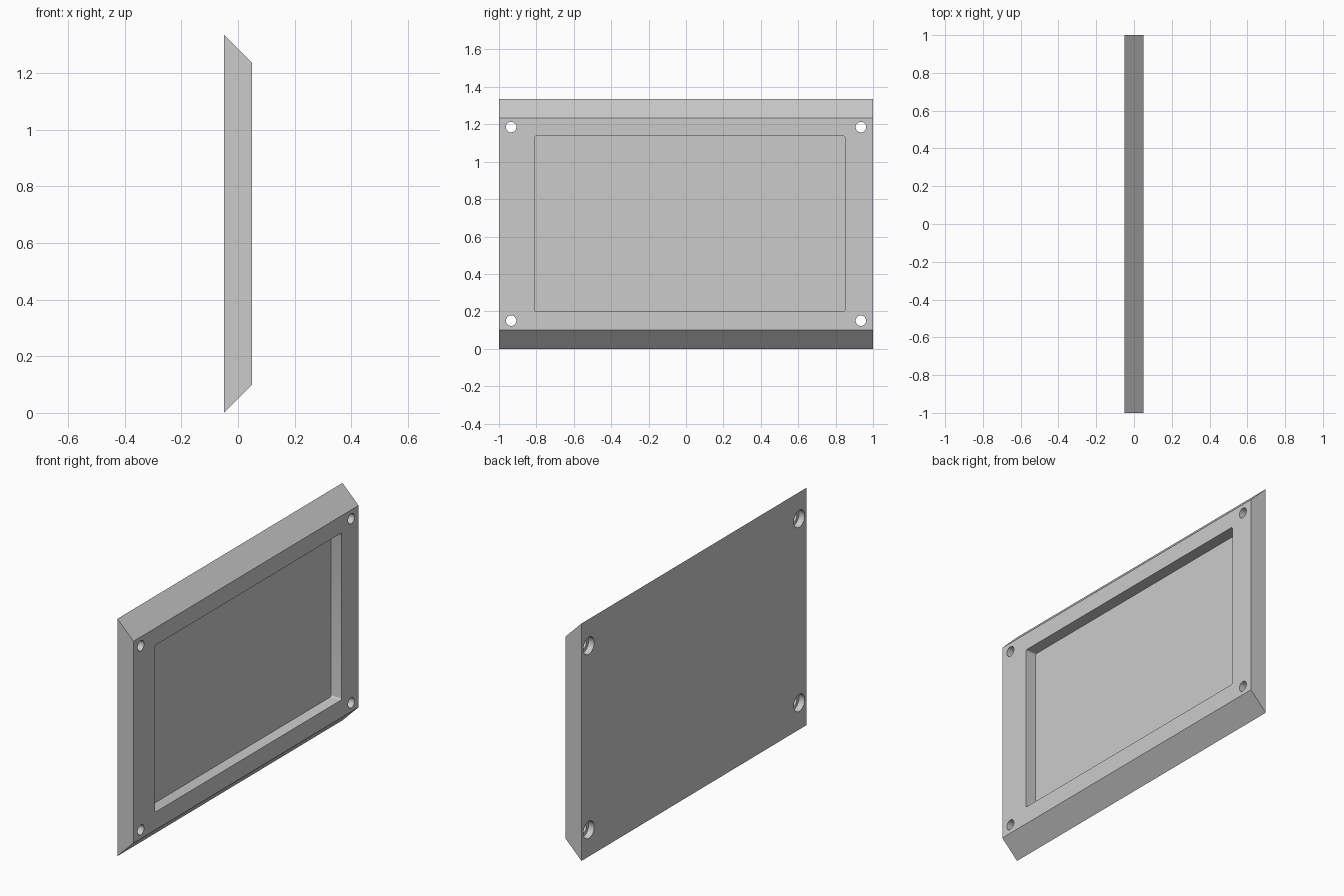
import bpy, bmesh, math
from mathutils import Matrix, Vector

if "Cube" in bpy.data.objects:
    bpy.data.objects.remove(bpy.data.objects["Cube"], do_unlink=True)

HEIGHT, HALF_T = 1.335, 0.05
BACK, FRONT = -HALF_T, HALF_T

grey = bpy.data.materials.new("plain_grey")
grey.use_nodes = True
colour = (0.6, 0.6, 0.6, 1)
grey.diffuse_color = colour
grey.node_tree.nodes["Principled BSDF"].inputs["Base Color"].default_value = colour


def finish(bm, name):
    bmesh.ops.recalc_face_normals(bm, faces=bm.faces)
    mesh = bpy.data.meshes.new(name)
    bm.to_mesh(mesh)
    bm.free()
    mesh.materials.append(grey)
    ob = bpy.data.objects.new(name, mesh)
    bpy.context.collection.objects.link(ob)
    return ob


def cylinder_x(name, radius, x0, x1, y, z):
    bm = bmesh.new()
    place = Matrix.Translation(((x0 + x1) / 2, y, z)) @ Matrix.Rotation(math.pi / 2, 4, 'Y')
    bmesh.ops.create_cone(bm, cap_ends=True, segments=32, radius1=radius,
                          radius2=radius, depth=x1 - x0, matrix=place)
    return finish(bm, name)


# Panel: mitred trapezoid section extruded along y
bm = bmesh.new()
section = [(BACK, 0), (FRONT, 0.1), (FRONT, HEIGHT - 0.1), (BACK, HEIGHT)]
face = bm.faces.new([bm.verts.new((x, -1, z)) for x, z in section])
ext = bmesh.ops.extrude_face_region(bm, geom=[face])
bmesh.ops.translate(bm, vec=(0, 2, 0),
                    verts=[v for v in ext["geom"] if isinstance(v, bmesh.types.BMVert)])
panel = finish(bm, "panel")

# Recess cutter with slightly rounded corners
bm = bmesh.new()
floor_x, top_x = FRONT - 0.066, FRONT + 0.05
lo, hi = Vector((floor_x, -0.81, 0.2)), Vector((top_x, 0.85, 1.138))
bmesh.ops.create_cube(bm, size=1, matrix=Matrix.Translation((lo + hi) / 2)
                      @ Matrix.Diagonal((*(hi - lo), 1)))
corners = [e for e in bm.edges if abs(e.verts[0].co.x - e.verts[1].co.x) > 0.05]
bmesh.ops.bevel(bm, geom=corners, offset=0.01, segments=4, profile=0.5, affect='EDGES')
cutters = [finish(bm, "recess_cutter")]

# Screw holes, widened at the back for the heads
for y in (-0.935, 0.935):
    for z in (0.15, HEIGHT - 0.15):
        cutters.append(cylinder_x("hole_cutter", 0.028, -0.1, 0.1, y, z))
        cutters.append(cylinder_x("head_cutter", 0.048, -0.1, BACK + 0.035, y, z))

for cutter in cutters:
    cutter.hide_render = True
    mod = panel.modifiers.new("cut", 'BOOLEAN')
    mod.operation, mod.solver, mod.object = 'DIFFERENCE', 'EXACT', cutter

# Bake the cuts and remove the cutters
bpy.context.view_layer.update()
graph = bpy.context.evaluated_depsgraph_get()
cut_mesh = bpy.data.meshes.new_from_object(panel.evaluated_get(graph))
panel.modifiers.clear()
panel.data = cut_mesh
for cutter in cutters:
    bpy.data.objects.remove(cutter, do_unlink=True)
cut_mesh.materials.clear()
cut_mesh.materials.append(grey)
for poly in cut_mesh.polygons:
    poly.material_index = 0

bpy.ops.object.select_all(action='DESELECT')
panel.select_set(True)
bpy.context.view_layer.objects.active = panel
bpy.ops.object.shade_smooth_by_angle(angle=math.radians(30))
